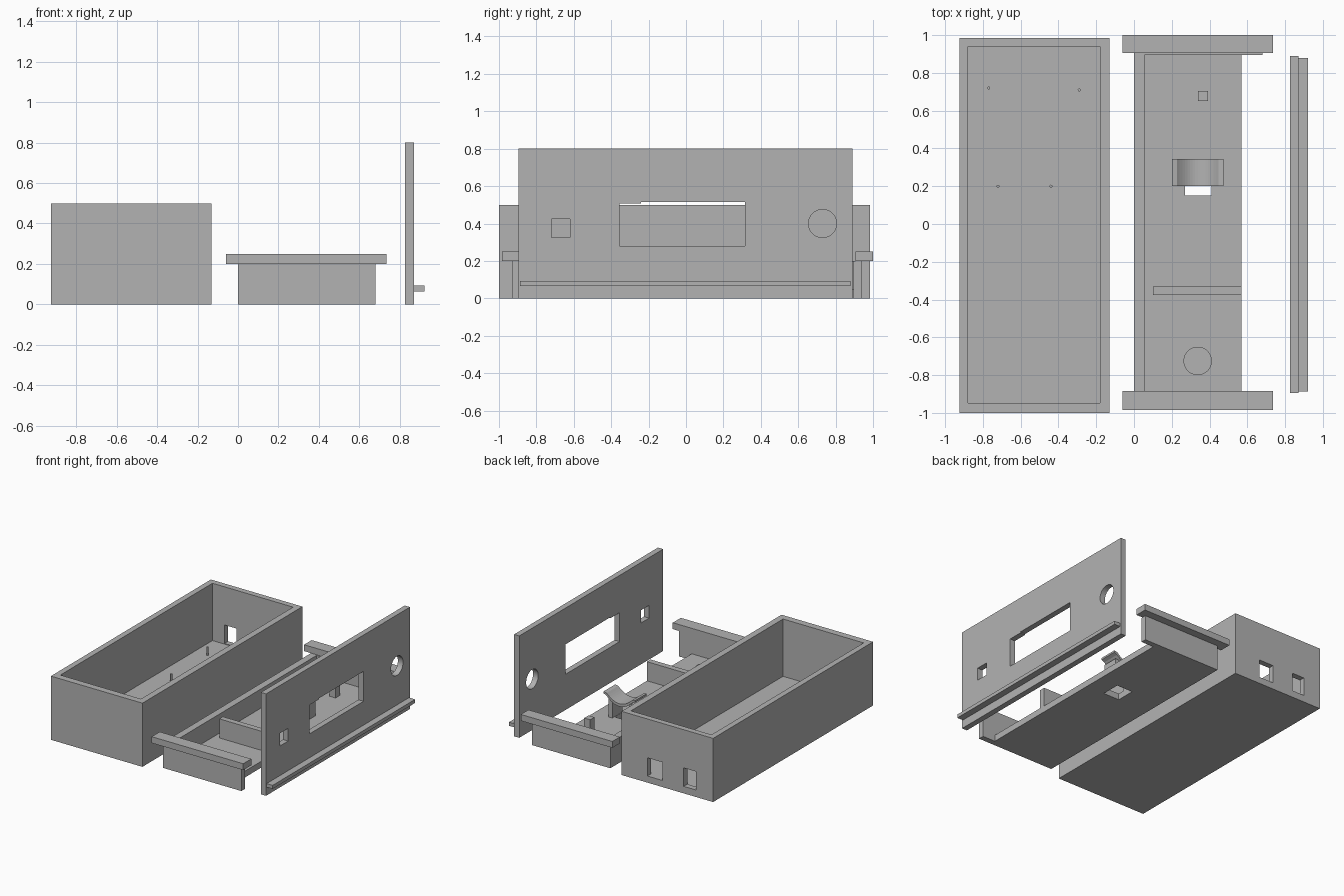
import bpy, bmesh, math
from mathutils import Matrix

if "Cube" in bpy.data.objects:
    bpy.data.objects.remove(bpy.data.objects["Cube"])

mat = bpy.data.materials.new("plain_grey")
mat.diffuse_color = (0.45, 0.45, 0.45, 1)
mat.use_nodes = True
mat.node_tree.nodes["Principled BSDF"].inputs["Base Color"].default_value = mat.diffuse_color


def finish(name, bm):
    bmesh.ops.recalc_face_normals(bm, faces=bm.faces[:])
    me = bpy.data.meshes.new(name)
    bm.to_mesh(me)
    bm.free()
    me.materials.append(mat)
    ob = bpy.data.objects.new(name, me)
    bpy.context.collection.objects.link(ob)
    return ob


def box(name, x0, x1, y0, y1, z0, z1):
    bm = bmesh.new()
    m = Matrix.Translation(((x0 + x1) / 2, (y0 + y1) / 2, (z0 + z1) / 2))
    m = m @ Matrix.Diagonal((x1 - x0, y1 - y0, z1 - z0, 1))
    bmesh.ops.create_cube(bm, size=1, matrix=m)
    return finish(name, bm)


def cylinder(name, x, y, z, r, depth, axis="Z", n=48):
    bm = bmesh.new()
    m = Matrix.Translation((x, y, z))
    if axis == "X":
        m = m @ Matrix.Rotation(math.pi / 2, 4, "Y")
    bmesh.ops.create_cone(bm, cap_ends=True, segments=n, radius1=r, radius2=r,
                          depth=depth, matrix=m)
    return finish(name, bm)


def extrude_y(name, profile, y0, y1):
    bm = bmesh.new()
    f = bm.faces.new([bm.verts.new((x, y0, z)) for x, z in profile])
    ext = bmesh.ops.extrude_face_region(bm, geom=[f])["geom"]
    bmesh.ops.translate(bm, vec=(0, y1 - y0, 0),
                        verts=[v for v in ext if isinstance(v, bmesh.types.BMVert)])
    return finish(name, bm)


def cut(ob, *cutters):
    for c in cutters:
        mod = ob.modifiers.new("cut", "BOOLEAN")
        mod.operation, mod.solver, mod.object = "DIFFERENCE", "EXACT", c
        c.hide_render = True
        c.hide_set(True)


# Open case with two sockets in the back wall
case = box("case", -0.925, -0.13, -1, 0.985, 0, 0.5)
cut(case,
    box("case_cavity_cutter", -0.88, -0.18, -0.947, 0.94, 0.05, 0.6),
    box("socket_cutter_a", -0.485, -0.355, 0.9, 1.1, 0.052, 0.195),
    box("socket_cutter_b", -0.775, -0.67, 0.9, 1.1, 0.055, 0.2))
for i, (x, y) in enumerate([(-0.77, 0.72), (-0.29, 0.71), (-0.72, 0.2), (-0.44, 0.2)]):
    cylinder(f"case_pin_{i}", x, y, 0.08, 0.008, 0.07, n=16)

# Tray: floor with a slot, long side wall, end walls with wide lips
floor = box("tray_floor", 0, 0.57, -0.89, 0.9, 0, 0.05)
cut(floor, box("slot_cutter", 0.27, 0.41, 0.15, 0.3, -0.1, 0.1))
box("tray_side_wall", 0, 0.055, -0.89, 0.9, 0.0, 0.2)
for name, a, b, la, lb in [("front", -0.93, -0.885, -0.985, -0.885),
                           ("back", 0.895, 0.938, 0.905, 1.0)]:
    box(f"tray_{name}_wall", 0, 0.68, a, b, 0, 0.2)
    box(f"tray_{name}_lip", -0.06, 0.735, la, lb, 0.2, 0.25)
box("tray_divider", 0.1, 0.57, -0.375, -0.33, 0.05, 0.2)
box("tray_post", 0.34, 0.392, 0.65, 0.703, 0.05, 0.2)
cylinder("tray_disc", 0.337, -0.725, 0.055, 0.075, 0.02)

# Curved cradle on two legs above the slot
cx, n = 0.338, 16
top = [(cx + 0.11 * t, 0.19 + 0.055 * t * t) for t in [i * 2 / n - 1 for i in range(n + 1)]]
rim = [(0.202, 0.25)] + top + [(0.474, 0.25)]
under = [(0.474, 0.235)] + [(x, z - 0.022) for x, z in reversed(top)] + [(0.202, 0.235)]
extrude_y("cradle", rim + under, 0.2, 0.345)
for side, x in (("left", 0.23), ("right", 0.412)):
    box(f"cradle_{side}_leg", x, x + 0.035, 0.2, 0.325, 0.04, 0.2)

# Upright panel with display window, square hole, round hole and rail
panel = box("panel", 0.825, 0.87, -0.895, 0.89, 0, 0.8)
cut(panel,
    box("window_cutter", 0.7, 1, -0.355, 0.315, 0.28, 0.507),
    box("window_step_cutter", 0.7, 1, -0.24, 0.315, 0.4, 0.515),
    box("square_hole_cutter", 0.7, 1, -0.72, -0.62, 0.325, 0.425),
    cylinder("round_hole_cutter", 0.85, 0.73, 0.4, 0.075, 0.4, "X"))
box("panel_rail", 0.865, 0.922, -0.887, 0.88, 0.065, 0.093)
